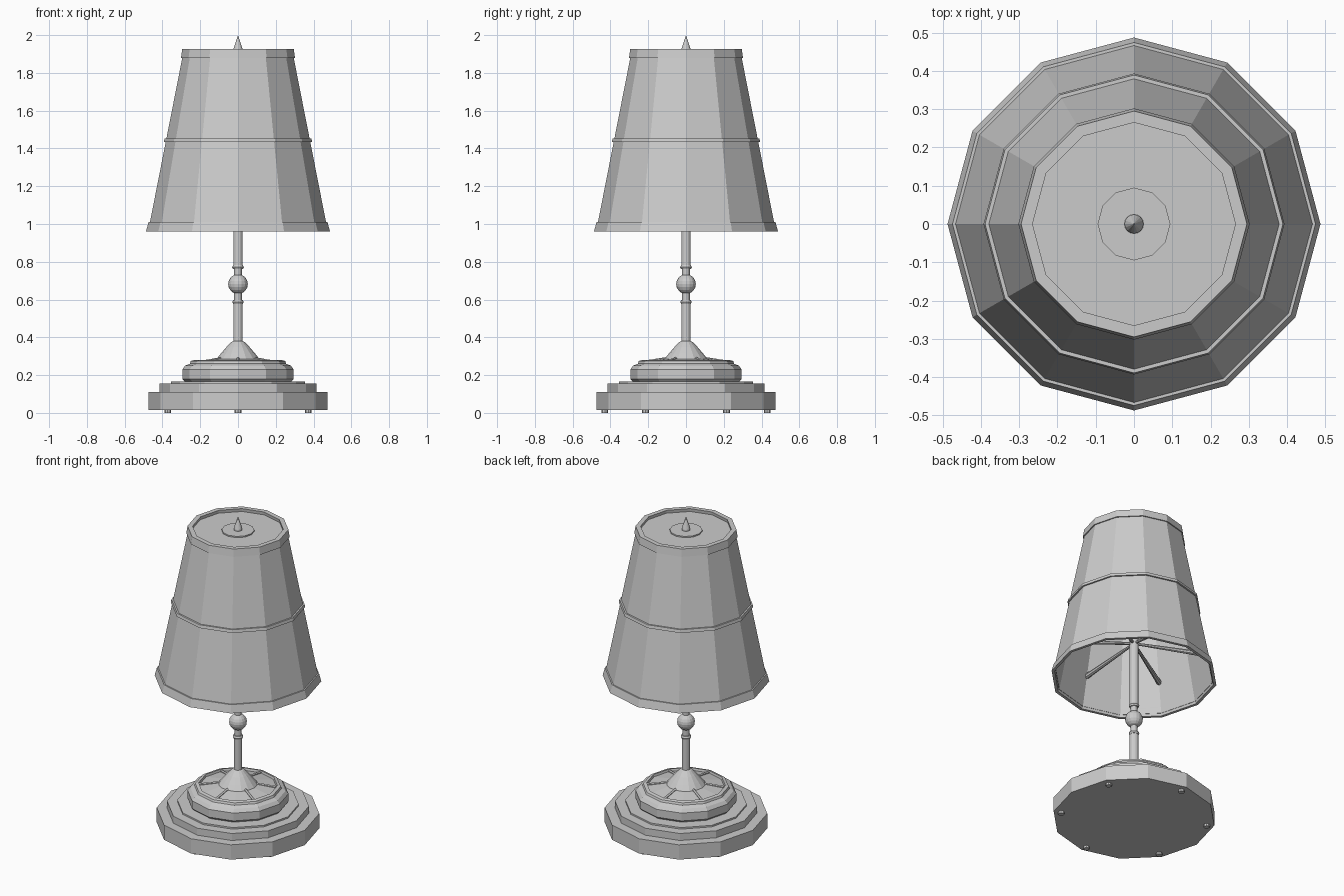
import bpy, bmesh
from math import sin, cos, pi, radians
from mathutils import Vector

if "Cube" in bpy.data.objects:
    bpy.data.objects.remove(bpy.data.objects["Cube"])


def lathe(name, profile, sides=12, closed=False):
    """Spin an (r, z) profile round z; zero radii become poles, closed makes a hollow ring."""
    bm = bmesh.new()
    rings = []
    for r, z in profile:
        if r == 0:
            rings.append([bm.verts.new((0, 0, z))] * sides)
        else:
            rings.append([bm.verts.new((r * cos(2 * pi * i / sides), r * sin(2 * pi * i / sides), z))
                          for i in range(sides)])
    pairs = list(zip(rings, rings[1:])) + ([(rings[-1], rings[0])] if closed else [])
    for a, b in pairs:
        for i in range(sides):
            j = (i + 1) % sides
            bm.faces.new(dict.fromkeys((a[i], a[j], b[j], b[i])))
    bmesh.ops.recalc_face_normals(bm, faces=bm.faces)
    return finish(name, bm)


def finish(name, bm):
    mesh = bpy.data.meshes.new(name)
    bm.to_mesh(mesh)
    bm.free()
    ob = bpy.data.objects.new(name, mesh)
    bpy.context.collection.objects.link(ob)
    return ob


def disc(name, r, z0, z1, sides=12):
    return lathe(name, [(0, z0), (r, z0), (r, z1), (0, z1)], sides)


def band(name, r0, r1, z0, z1, t):
    """Thin tapered ring of thickness t."""
    return lathe(name, [(r0, z0), (r1, z1), (r1 - t, z1), (r0 - t, z0)], closed=True)


def rod(name, a, b, r0, r1, sides=8):
    a, b = Vector(a), Vector(b)
    bm = bmesh.new()
    bmesh.ops.create_cone(bm, cap_ends=True, segments=sides, radius1=r0, radius2=r1, depth=(b - a).length)
    ob = finish(name, bm)
    ob.location = (a + b) / 2
    ob.rotation_euler = (b - a).to_track_quat('Z', 'Y').to_euler()
    return ob


def polar(r, deg, z):
    return (r * cos(radians(deg)), r * sin(radians(deg)), z)


# Stepped base
disc("base_plate", 0.475, 0.015, 0.11)
disc("base_step", 0.415, 0.11, 0.155)
disc("base_trim", 0.355, 0.155, 0.165)
lathe("base_cushion", [(0, 0.16), (0.275, 0.16), (0.295, 0.18), (0.295, 0.23), (0.28, 0.25),
                       (0.25, 0.262), (0.12, 0.285), (0, 0.285)])
lathe("cushion_ring", [(0.24, 0.255), (0.255, 0.262), (0.25, 0.275), (0.23, 0.28), (0.225, 0.26)], closed=True)

# Bell collar above the base
lathe("bell", [(0, 0.275), (0.12, 0.275), (0.112, 0.288), (0.09, 0.315), (0.06, 0.35),
               (0.035, 0.375), (0.02, 0.382), (0, 0.382)], 16)

# Feet, base ribs and shade spokes, six of each
for i in range(6):
    a = 30 + 60 * i
    rod(f"foot_{i}", polar(0.43, a, 0), polar(0.43, a, 0.02), 0.018, 0.018)
    rod(f"rib_{i}", polar(0.105, a, 0.286), polar(0.235, a, 0.266), 0.009, 0.009, 6)
    rod(f"spoke_{i}", polar(0.015, a, 1.19), polar(0.43, a, 1.16), 0.008, 0.016)

# Stem with collars and ball
disc("stem_lower", 0.025, 0.36, 0.59, 16)
disc("stem_middle", 0.02, 0.58, 0.78, 16)
disc("stem_upper", 0.025, 0.77, 1.9, 16)
for n, z in (("lower", 0.587), ("upper", 0.772)):
    lathe(f"collar_{n}", [(0, z - 0.01), (0.026, z - 0.01), (0.031, z), (0.026, z + 0.01), (0, z + 0.01)], 16)
lathe("stem_ball", [(0.052 * sin(pi * k / 10) if 0 < k < 10 else 0, 0.682 - 0.052 * cos(pi * k / 10))
                    for k in range(11)], 16)

# Shade wall and its trim bands
band("shade", 0.473, 0.288, 0.975, 1.915, 0.01)
band("shade_bottom_band", 0.487, 0.474, 0.96, 1.01, 0.018)
band("shade_middle_band", 0.393, 0.389, 1.433, 1.452, 0.02)
band("shade_top_band", 0.302, 0.295, 1.88, 1.927, 0.03)

# Shade lid and finial
disc("shade_lid", 0.275, 1.893, 1.907)
disc("lid_washer", 0.095, 1.9, 1.915)
lathe("finial", [(0, 1.91), (0.025, 1.91), (0.025, 1.925), (0, 2.0)], 16)
